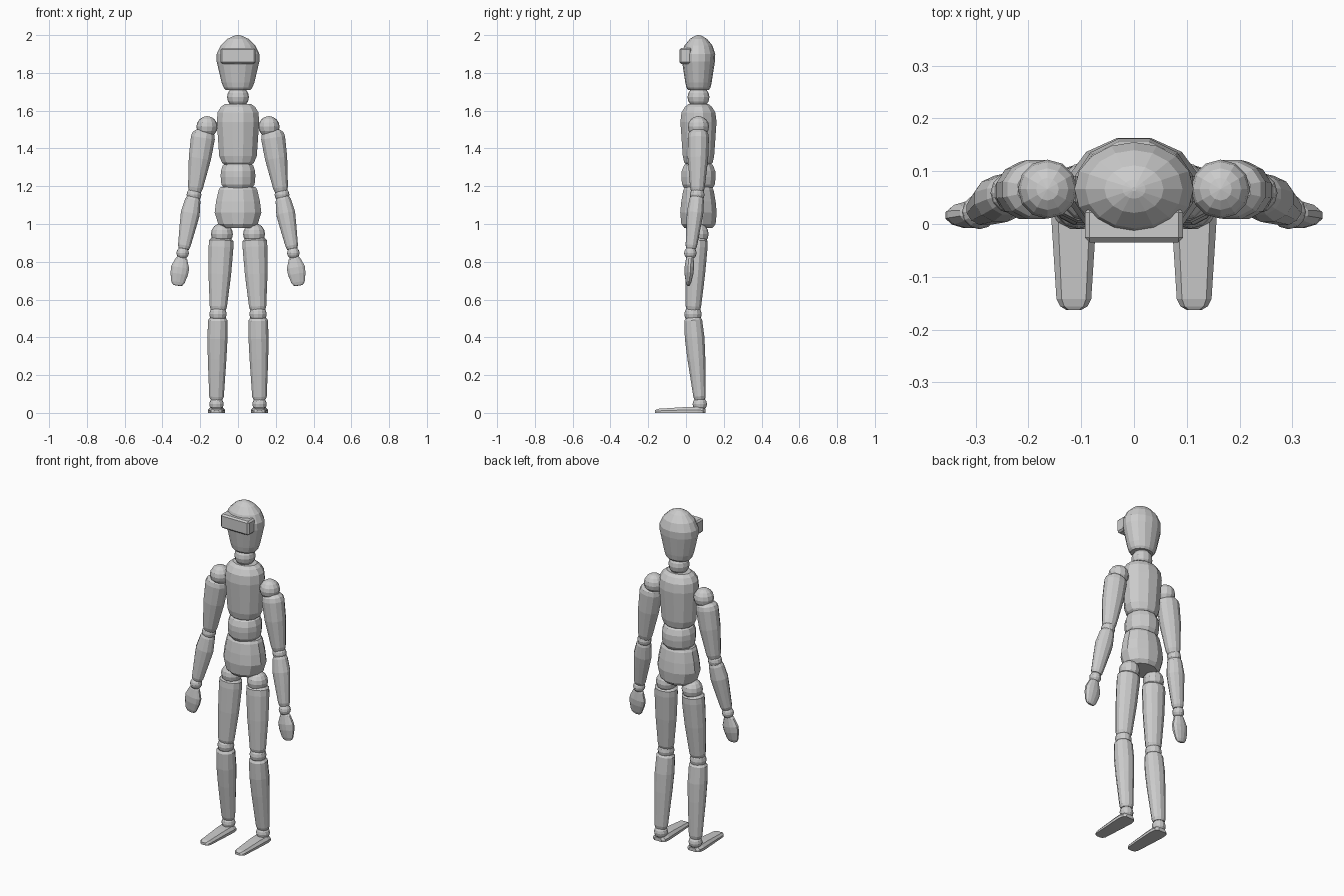
import bpy, bmesh, math
from mathutils import Vector, Matrix

if "Cube" in bpy.data.objects:
    bpy.data.objects.remove(bpy.data.objects["Cube"])

Y = 0.066  # depth of the body's centre line


def finish(name, bm, mirror):
    bmesh.ops.recalc_face_normals(bm, faces=bm.faces)
    me = bpy.data.meshes.new(name)
    bm.to_mesh(me)
    bm.free()
    ob = bpy.data.objects.new(name, me)
    bpy.context.collection.objects.link(ob)
    if mirror:
        ob.modifiers.new("Mirror", 'MIRROR')
    return ob


def segment(name, a, b, profile, sides=12, mirror=False, turn=0.5):
    """Faceted spindle from a to b; profile rows are (fraction, half width, half depth)."""
    a, b = Vector(a), Vector(b)
    axis = (b - a).normalized()
    side = (Vector((1, 0, 0)) - axis * axis.x).normalized()
    depth = axis.cross(side)
    bm = bmesh.new()
    rings = []
    for t, rx, ry in profile:
        ring = []
        for i in range(sides):
            ang = (i + turn) * 2 * math.pi / sides
            ring.append(bm.verts.new(a.lerp(b, t) + side * rx * math.cos(ang)
                                     + depth * ry * math.sin(ang)))
        rings.append(ring)
    for lo, hi in zip(rings, rings[1:]):
        for i in range(sides):
            j = (i + 1) % sides
            bm.faces.new((lo[i], lo[j], hi[j], hi[i]))
    bm.faces.new(rings[0])
    bm.faces.new(rings[-1])
    return finish(name, bm, mirror)


def ball(name, c, r, mirror=False):
    bm = bmesh.new()
    bmesh.ops.create_uvsphere(bm, u_segments=12, v_segments=8, radius=r,
                              matrix=Matrix.Translation(c))
    return finish(name, bm, mirror)


def trunk(name, rows, sides=12, turn=0.5):
    """Central body part; rows are (z, half width, half depth)."""
    z0, z1 = rows[0][0], rows[-1][0]
    prof = [((z - z0) / (z1 - z0), rx, ry) for z, rx, ry in rows]
    return segment(name, (0, Y, z0), (0, Y, z1), prof, sides, turn=turn)


# Head, neck and trunk
trunk("head", [(1.71, .066, .055), (1.722, .076, .064), (1.75, .087, .070),
               (1.86, .113, .087), (1.90, .113, .089), (1.945, .092, .074),
               (1.98, .056, .045), (1.996, .022, .018), (2.0, .004, .004)], 16, 0)
ball("neck", (0, Y, 1.672), .058)
trunk("chest", [(1.31, .070, .064), (1.325, .088, .078), (1.36, .103, .086),
                (1.54, .116, .099), (1.59, .112, .093), (1.62, .094, .074),
                (1.635, .072, .055)])
trunk("waist", [(1.19, .078, .078), (1.21, .091, .090), (1.25, .095, .094),
                (1.28, .094, .092), (1.31, .084, .080), (1.325, .065, .062)])
trunk("pelvis", [(.98, .085, .078), (1.0, .108, .094), (1.06, .128, .100),
                 (1.12, .120, .094), (1.18, .106, .083), (1.195, .097, .074)])

# Visor block on the face
bm = bmesh.new()
bmesh.ops.create_cube(bm, size=1, matrix=Matrix.Translation((0, -.002, 1.89))
                      @ Matrix.Diagonal((.186, .066, .084, 1)))
visor = finish("visor", bm, False)
bev = visor.modifiers.new("Bevel", 'BEVEL')
bev.width, bev.segments = .009, 1

# Arms
ball("shoulders", (.164, Y, 1.515), .056, True)
segment("upper_arms", (.180, Y, 1.495), (.229, .060, 1.167),
        [(0, .042, .038), (.05, .060, .053), (.12, .066, .058), (.45, .061, .056),
         (.92, .041, .040), (1, .033, .032)], mirror=True)
ball("elbows", (.233, .059, 1.155), .039, True)
segment("forearms", (.236, .058, 1.143), (.288, .026, .868),
        [(0, .034, .034), (.06, .042, .040), (.32, .052, .045), (.55, .046, .040),
         (.94, .034, .031), (1, .028, .025)], mirror=True)
ball("wrists", (.293, .023, .846), .033, True)
segment("hands", (.297, .021, .828), (.321, .012, .674),
        [(0, .020, .016), (.08, .032, .021), (.38, .050, .026), (.6, .048, .024),
         (.88, .037, .015), (.97, .028, .010), (1, .018, .006)], mirror=True)

# Legs
ball("hips", (.085, .062, .947), .058, True)
segment("thighs", (.088, .061, .923), (.105, .038, .543),
        [(0, .054, .046), (.03, .066, .056), (.12, .068, .058), (.5, .062, .053),
         (.95, .047, .042), (1, .040, .036)], mirror=True)
ball("knees", (.106, .037, .523), .046, True)
segment("shins", (.107, .037, .503), (.114, .073, .070),
        [(0, .043, .040), (.03, .053, .049), (.25, .055, .054), (.5, .051, .049),
         (.96, .040, .034), (1, .033, .029)], mirror=True)
ball("ankles", (.114, .073, .046), .038, True)

# Feet: flat sole outline with a narrower, sloping top; rows are (y, half width, height)
rows = [(.102, .024, .020), (.090, .040, .026), (.06, .045, .032), (0, .042, .031),
        (-.142, .033, .022), (-.156, .026, .018), (-.163, .014, .014)]
bm = bmesh.new()
rings = []
for y, w, h in rows:
    cx = .114
    rings.append([bm.verts.new((cx + dx, y, z)) for dx, z in
                  ((-w, 0), (w, 0), (w, h * .5), (w * .7, h), (-w * .7, h), (-w, h * .5))])
for p, q in zip(rings, rings[1:]):
    for i in range(6):
        j = (i + 1) % 6
        bm.faces.new((p[i], p[j], q[j], q[i]))
bm.faces.new(rings[0])
bm.faces.new(rings[-1])
finish("feet", bm, True)
